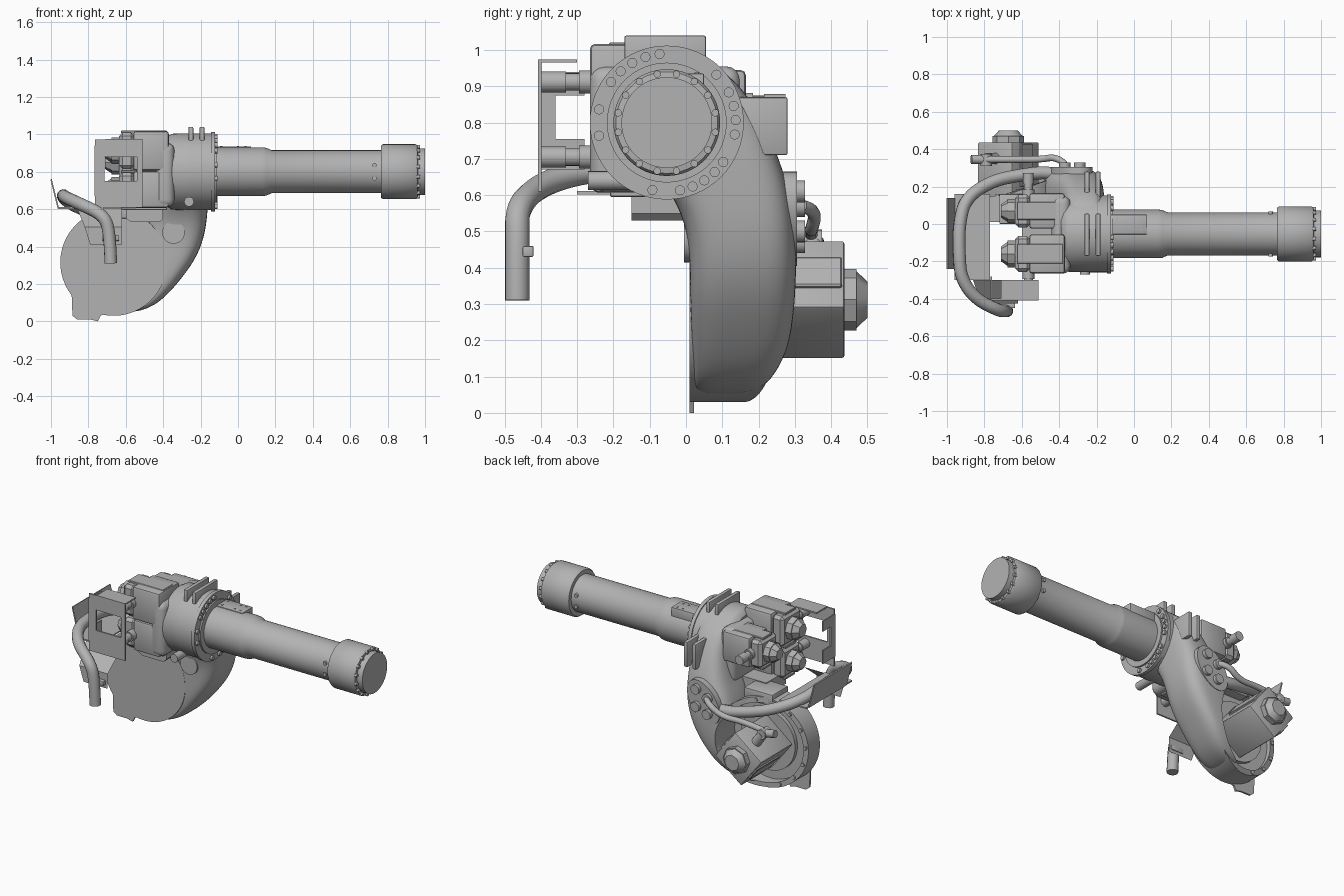
import bpy, bmesh, math
from mathutils import Vector, Matrix

cube = bpy.data.objects.get("Cube")
if cube:
    bpy.data.objects.remove(cube, do_unlink=True)

grey = bpy.data.materials.new("cast_grey")
grey.use_nodes = True
grey.diffuse_color = (0.45, 0.45, 0.45, 1)
grey.node_tree.nodes["Principled BSDF"].inputs["Base Color"].default_value = grey.diffuse_color
parts = []
AY, AZ = -0.053, 0.80          # axis of the forearm
DX, DZ = -0.665, 0.315         # centre of the lower drum


def finish(name, bm):
    bmesh.ops.recalc_face_normals(bm, faces=bm.faces)
    mesh = bpy.data.meshes.new(name)
    bm.to_mesh(mesh)
    bm.free()
    ob = bpy.data.objects.new(name, mesh)
    mesh.materials.append(grey)
    bpy.context.collection.objects.link(ob)
    parts.append(ob)
    return ob


def box(name, x, y, z, bevel=0.0, segs=2, turn=0):
    """Box from three (low, high) ranges, turned about y."""
    bm = bmesh.new()
    c = Vector([(r[0] + r[1]) / 2 for r in (x, y, z)])
    size = [r[1] - r[0] for r in (x, y, z)]
    bmesh.ops.create_cube(bm, size=1, matrix=Matrix.Diagonal((*size, 1)))
    if bevel:
        bmesh.ops.bevel(bm, geom=bm.edges[:], offset=bevel, segments=segs, profile=0.5, affect='EDGES')
    bm.transform(Matrix.Translation(c) @ Matrix.Rotation(turn, 4, 'Y'))
    return finish(name, bm)


def add_rod(bm, a, b, r, r2=None, n=12):
    a, b = Vector(a), Vector(b)
    rot = (b - a).to_track_quat('Z', 'Y').to_matrix().to_4x4()
    bmesh.ops.create_cone(bm, cap_ends=True, segments=n, radius1=r, radius2=r if r2 is None else r2,
                          depth=(b - a).length, matrix=Matrix.Translation((a + b) / 2) @ rot)


def rod(name, a, b, r, r2=None, n=40):
    bm = bmesh.new()
    add_rod(bm, a, b, r, r2, n)
    return finish(name, bm)


def skin(name, rings):
    """Closed skin over a stack of equal rings of points."""
    bm = bmesh.new()
    rings = [[bm.verts.new(p) for p in ring] for ring in rings]
    n = len(rings[0])
    for p, q in zip(rings, rings[1:]):
        for i in range(n):
            bm.faces.new((p[i], p[(i + 1) % n], q[(i + 1) % n], q[i]))
    bm.faces.new(rings[0])
    bm.faces.new(rings[-1])
    return finish(name, bm)


def lathe_x(name, profile, n=64):
    """Turn (x, radius) points about the forearm axis."""
    turn = [2 * math.pi * i / n for i in range(n)]
    return skin(name, [[(x, AY + r * math.cos(a), AZ + r * math.sin(a)) for a in turn] for x, r in profile])


def extrude_y(name, pts, y0, y1):
    return skin(name, [[(x, y, z) for x, z in pts] for y in (y0, y1)])


def bake(ob):
    """Apply the modifiers so that sharp edges can be marked afterwards."""
    dg = bpy.context.evaluated_depsgraph_get()
    mesh = bpy.data.meshes.new_from_object(ob.evaluated_get(dg))
    ob.modifiers.clear()
    ob.data = mesh


def cut(ob, cutter):
    m = ob.modifiers.new("cavity", 'BOOLEAN')
    m.operation, m.object, m.solver = 'DIFFERENCE', cutter, 'EXACT'
    bake(ob)


def tube(name, pts, r):
    cu = bpy.data.curves.new(name, 'CURVE')
    cu.dimensions, cu.bevel_depth, cu.bevel_resolution, cu.use_fill_caps = '3D', r, 4, True
    sp = cu.splines.new('NURBS')
    sp.points.add(len(pts) - 1)
    for p, co in zip(sp.points, pts):
        p.co = (*co, 1)
    sp.use_endpoint_u, sp.order_u, sp.resolution_u = True, 3, 8
    cu.materials.append(grey)
    ob = bpy.data.objects.new(name, cu)
    bpy.context.collection.objects.link(ob)


# Forearm tube with its end collar, and the flange at its root
lathe_x("forearm_tube", [(-0.13, .13), (0.13, .13), (0.15, .128), (0.18, .115), (0.78, .115)])
lathe_x("end_collar", [(0.765, .14), (0.775, .147), (0.95, .147), (0.96, .14), (0.962, .125), (1.0, .125)])
lathe_x("root_flange", [(-0.2, .20), (-0.145, .20), (-0.145, .212), (-0.122, .212), (-0.122, .165), (-0.112, .165), (-0.112, .13)])
box("tube_pad", (-0.125, 0.07), (-0.055, 0.05), (0.86, 0.935), 0.004)

bolts = bmesh.new()
for i in range(16):
    a = 2 * math.pi * (i + 0.5) / 16
    p = (AY + .136 * math.cos(a), AZ + .136 * math.sin(a))
    add_rod(bolts, (0.955, *p), (0.972, *p), 0.010)
for deg in [96, 108, 120, 132, 144, 169, 191, 258, 281, 292, 303, 314, 325, 350, 2, 14, 26, 44]:
    p = (AY + .190 * math.cos(math.radians(deg)), AZ + .190 * math.sin(math.radians(deg)))
    add_rod(bolts, (-0.125, *p), (-0.110, *p), 0.014)
for x in (-0.09, 0.0, 0.04):
    for y in (-0.03, 0.03):
        add_rod(bolts, (x, y, 0.93), (x, y, 0.938), 0.006)
for z in (0.765, 0.835):
    for s in (-1, 1):
        add_rod(bolts, (0.73, AY + s * .10, z), (0.73, AY + s * .12, z), 0.012)
finish("bolts", bolts)

# Wrist housing and gearbox behind it
lathe_x("wrist_housing", [(-0.39, .17), (-0.375, .19), (-0.35, .203), (-0.24, .205), (-0.14, .205)])
box("gearbox", (-0.44, -0.34), (-0.265, 0.15), (0.61, 0.955), 0.04, 4)
rod("drain_plug", (-0.262, -0.27, 0.64), (-0.262, -0.12, 0.64), 0.026, n=20)
for x in (-0.252, -0.192):
    box("top_fin", (x - .013, x + .013), (-0.17, 0.055), (0.93, 1.04), 0.006)
    box("rear_fin", (x - .013, x + .013), (0.08, 0.28), (0.71, 0.87), 0.006)

# Curved neck: stacked rounded sections (z, left x, right x, front y, rear y)
sections = [(.05, -.64, -.54, .03, .18), (.08, -.62, -.455, .02, .225), (.13, -.58, -.39, .02, .26),
            (.2, -.55, -.325, .015, .29), (.33, -.51, -.225, .01, .303), (.45, -.50, -.18, .01, .305),
            (.55, -.47, -.165, -.01, .297), (.63, -.43, -.16, -.06, .28), (.72, -.40, -.155, -.12, .25),
            (.82, -.38, -.155, -.19, .205), (.92, -.37, -.155, -.19, .14), (.98, -.34, -.17, -.13, .04)]


def rounded(z, x0, x1, y0, y1, n=28):
    ring = []
    for i in range(n):
        c, s = math.cos(2 * math.pi * i / n), math.sin(2 * math.pi * i / n)
        u, v = math.copysign(abs(c) ** .6, c), math.copysign(abs(s) ** .6, s)
        ring.append(((x0 + x1) / 2 + u * (x1 - x0) / 2, (y0 + y1) / 2 + v * (y1 - y0) / 2, z))
    return ring


neck = skin("arm_neck", [rounded(*s) for s in sections])
neck.modifiers.new("smooth", 'SUBSURF').levels = 2
bake(neck)


# Lower drum, deeper toward the neck, hollowed out at the rear
def rim_y(x):
    return 0.16 + 0.12 * (x - DX) + 0.25 * max(x - DX, 0)


drum = rod("lower_drum", (DX, 0.01, DZ), (DX, 0.16, DZ), 0.285, n=96)
for v in drum.data.vertices:
    if v.co.y > 0.1:
        v.co.y = rim_y(v.co.x)
cutter = rod("cavity_cutter", (DX, 0.10, DZ), (DX, 0.5, DZ), 0.252, n=96)
parts.remove(cutter)
cutter.hide_render = True
cutter.hide_set(True)
cut(drum, cutter)
cut(neck, cutter)
rod("motor_seat", (DX, 0.09, DZ), (DX, 0.125, DZ), 0.19, n=64)
extrude_y("stop_ear", [(-.89, .16), (-.885, .03), (-.86, .01), (-.79, .01), (-.75, 0), (-.735, .03), (-.69, .05), (-.75, .16)], 0.01, 0.022)
lugs = bmesh.new()
for i in range(8):
    a = math.radians(80 + 24 * i)
    x, z = DX + .266 * math.cos(a), DZ + .266 * math.sin(a)
    add_rod(lugs, (x, 0.08, z), (x, rim_y(x) + 0.008, z), 0.012)
finish("rim_lugs", lugs)
rod("front_plug", (-0.345, -0.005, 0.475), (-0.345, 0.1, 0.475), 0.06)

# Rear cover with round plugs
oval = [(-0.335 + .105 * math.cos(t * math.pi / 14) + .045 * math.sin(t * math.pi / 14),
         0.535 + .13 * math.sin(t * math.pi / 14)) for t in range(28)]
extrude_y("rear_cover", oval, 0.24, 0.306)
plugs = bmesh.new()
for x, z in [(-.37, .47), (-.29, .50), (-.37, .57), (-.29, .61)]:
    add_rod(plugs, (x, .29, z), (x, .328, z), 0.03, n=24)
finish("cover_plugs", plugs)

# Large drum motor, standing on one corner
TURN = math.radians(-38)
MX, MZ = -0.672, 0.312
box("main_motor", (MX - .117, MX + .117), (0.11, 0.437), (MZ - .117, MZ + .117), 0.008, 2, TURN)
for s in (-1, 1):
    d = Vector((math.cos(-TURN), 0, math.sin(-TURN))) * s * .116
    box("motor_rib", (MX + d.x - .012, MX + d.x + .012), (0.2, 0.43),
        (MZ + d.z - .05, MZ + d.z + .05), 0.004, 1, TURN)
rod("main_motor_cap", (MX, 0.43, MZ), (MX, 0.47, MZ), 0.085, n=8)
rod("main_motor_dome", (MX, 0.47, MZ), (MX, 0.50, MZ), 0.078, 0.05, n=8)
rod("main_plug_base", (-0.73, 0.35, 0.39), (-0.79, 0.35, 0.475), 0.03, n=20)
rod("main_plug", (-0.79, 0.31, 0.475), (-0.79, 0.375, 0.475), 0.03, n=20)
rod("main_plug_tail", (-0.79, 0.345, 0.475), (-0.87, 0.345, 0.49), 0.024, n=20)

# Three wrist motors: two in front (upper, lower), one behind
for label, y, z, h in (("upper", -.16, .912, .105), ("lower", -.16, .705, .098), ("rear", .07, .85, .095)):
    box(label + "_motor", (-0.56, -0.37), (y - h, y + h), (z - h, z + h), 0.015, 2)
    box(label + "_motor_end", (-0.635, -0.555), (y - h * .92, y + h * .92), (z - h * .92, z + h * .92), 0.018, 1)
    for s in (-1, 1):
        box(label + "_rib", (-0.625, -0.38), (y - h * .5, y + h * .5), (z + s * h - .012, z + s * h + .003), 0.003, 1)
    rod(label + "_cap", (-0.63, y, z), (-0.675, y, z), h * .68, n=8)
    rod(label + "_dome", (-0.675, y, z), (-0.71, y, z), h * .62, h * .38, n=8)
    s = 0.85 if label == "rear" else -1
    for r, a, b in ((.032, .08, .135), (.024, .13, .20), (.029, .17, .24)):
        rod(label + "_connector", (-.565, y + s * a, z), (-.565, y + s * b, z), r, n=20)
extrude_y("lower_box", [(-.60, .63), (-.60, .55), (-.57, .53), (-.42, .53), (-.40, .55), (-.40, .63)], -0.15, 0.05)
box("drum_top_box", (-0.72, -0.52), (0.0, 0.16), (0.55, 0.625), 0.006)

# Guard bracket: front window frame, open side frame and top flange
for x, z in (((-.765, -.715), (.61, .972)), ((-.54, -.51), (.61, .972)), ((-.72, -.53), (.88, .972)), ((-.72, -.53), (.61, .75))):
    box("guard_front", x, (-0.408, -0.398), z)
for y, z in (((-.405, -.36), (.67, .94)), ((-.362, -.28), (.875, .94)), ((-.362, -.28), (.67, .755))):
    box("guard_side", (-0.768, -0.760), y, z)
box("guard_top", (-0.71, -0.51), (-0.408, -0.30), (0.965, 0.974))

# Hose with its tray and support
tube("main_hose", [(-.38, .26, .50), (-.46, .28, .50), (-.62, .26, .53), (-.76, .23, .57),
                   (-.90, .14, .63), (-.935, 0, .665), (-.935, -.16, .675), (-.925, -.29, .665), (-.85, -.40, .63),
                   (-.72, -.465, .57), (-.685, -.465, .48), (-.68, -.465, .31)], 0.034)
tube("motor_cable", [(-.37, .32, .57), (-.41, .36, .56), (-.50, .345, .50), (-.66, .345, .51), (-.79, .345, .49)], 0.018)
box("hose_tray", (-0.96, -0.77), (-0.30, 0.16), (0.602, 0.611))
box("hose_shield", (-0.984, -0.976), (-0.24, 0.14), (0.602, 0.762), turn=math.radians(-14))
bm = bmesh.new()
for prof in ([(-.86, -.30, .604), (-.62, -.30, .604), (-.62, -.425, .505), (-.82, -.425, .505)],
             [(-.82, -.425, .505), (-.62, -.425, .505), (-.62, -.425, .41), (-.79, -.425, .41)]):
    bm.faces.new([bm.verts.new(p) for p in prof])
bmesh.ops.solidify(bm, geom=bm.faces[:], thickness=0.008)
finish("hose_support", bm)
box("hose_clamp", (-0.725, -0.635), (-0.45, -0.42), (0.43, 0.46), 0.004)

bpy.ops.object.select_all(action='DESELECT')
for ob in parts:
    ob.select_set(True)
bpy.context.view_layer.objects.active = parts[0]
bpy.ops.object.shade_smooth_by_angle(angle=math.radians(35))
